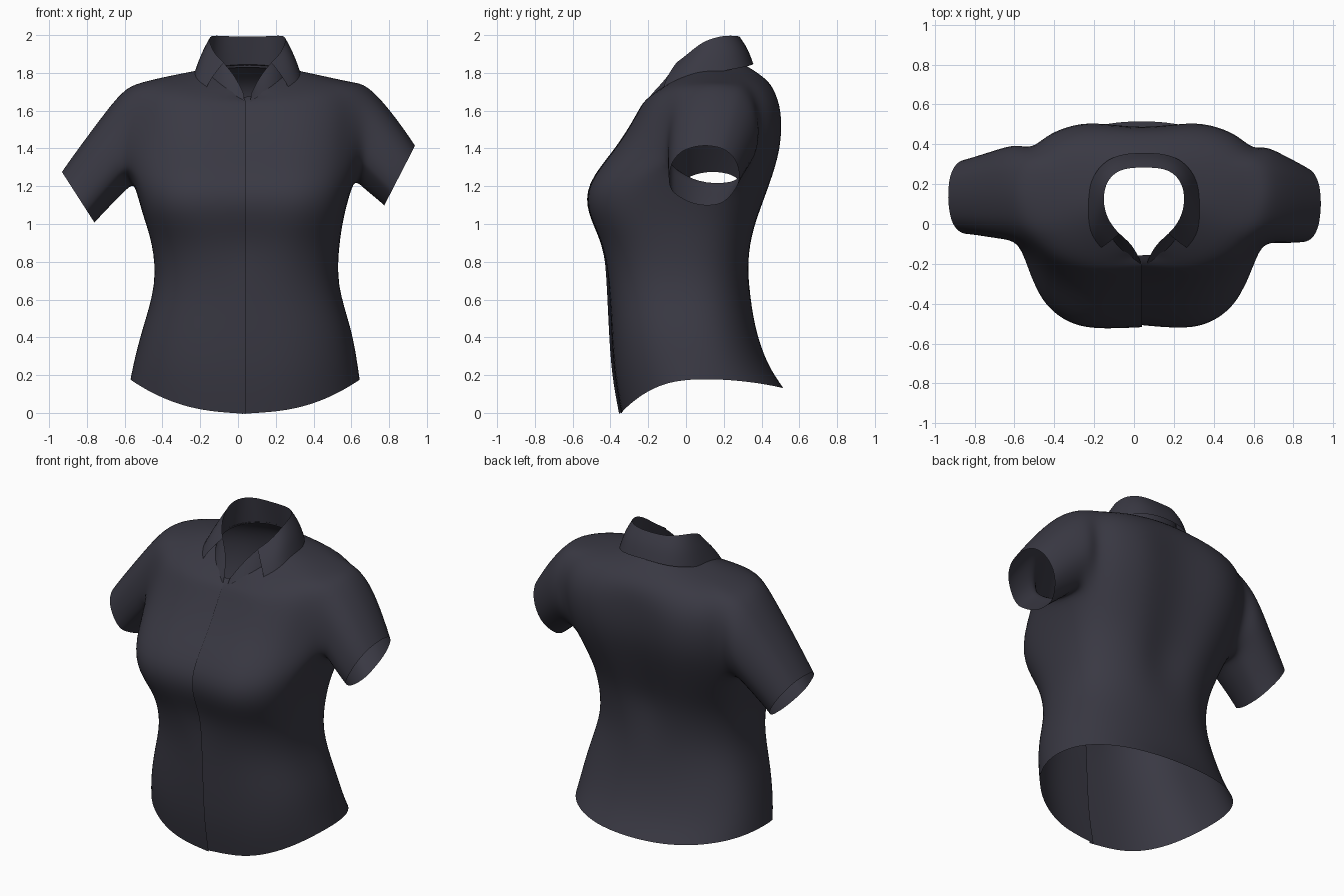
import bpy, bmesh, math
from mathutils import Vector

if "Cube" in bpy.data.objects:
    bpy.data.objects.remove(bpy.data.objects["Cube"])

cloth = bpy.data.materials.new("dark slate cloth")
cloth.diffuse_color = (0.041, 0.040, 0.056, 1)
cloth.use_nodes = True
cloth.node_tree.nodes["Principled BSDF"].inputs["Base Color"].default_value = cloth.diffuse_color
CX = 0.05


def finish(bm, name, levels=2):
    me = bpy.data.meshes.new(name)
    bmesh.ops.recalc_face_normals(bm, faces=bm.faces)
    bm.to_mesh(me)
    bm.free()
    ob = bpy.data.objects.new(name, me)
    bpy.context.collection.objects.link(ob)
    me.materials.append(cloth)
    for p in me.polygons:
        p.use_smooth = True
    m = ob.modifiers.new("smooth", 'SUBSURF')
    m.levels = m.render_levels = levels
    m.boundary_smooth = 'PRESERVE_CORNERS'
    return ob


def spow(v, p):
    return math.copysign(abs(v) ** p, v)


# Torso rows: z front, side, back, x left, x right, y front, y back, y centre,
# front roundness, back roundness
rows = [
    (-.005, .18, .13, -.575, .65, -.35, .52, .06, .85, .9),
    (.20, .28, .25, -.555, .635, -.39, .435, .06, .82, .88),
    (.45, .45, .45, -.51, .605, -.405, .365, .03, .8, .86),
    (.68, .68, .68, -.435, .525, -.415, .335, 0, .8, .86),
    (.90, .90, .90, -.455, .54, -.46, .36, 0, .74, .83),
    (1.05, 1.05, 1.05, -.51, .565, -.54, .405, 0, .62, .78),
    (1.21, 1.21, 1.21, -.55, .61, -.555, .465, .06, .62, .74),
    (1.40, 1.40, 1.40, -.57, .64, -.39, .525, .12, .72, .68),
    (1.56, 1.60, 1.60, -.57, .66, -.29, .53, .13, .75, .66),
    (1.63, 1.75, 1.72, -.53, .61, -.25, .475, .13, .78, .74),
    (1.655, 1.79, 1.79, -.34, .43, -.225, .40, .12, .95, .9),
    (1.67, 1.82, 1.845, -.18, .28, -.195, .31, .10, 1.25, 1.0),
]
N = 24
bm = bmesh.new()
grid = []
for zf, zs, zb, xl, xr, yf, yb, yc, pf, pb in rows:
    ring = []
    for c in range(N + 1):
        t = 2 * math.pi * c / N
        s, k = math.sin(t), math.cos(t)
        xc, hw = (xl + xr) / 2, (xr - xl) / 2
        q = pf if k > 0 else pb
        x = xc + hw * spow(s, q)
        d = abs(k) ** q
        y = yc + d * ((yf - yc) if k > 0 else (yb - yc))
        w = k * k
        z = zs + w * ((zf if k > 0 else zb) - zs)
        if 0.8 < z < 1.7:                                # spine and front hollows
            g = math.exp(-((x - CX) / .11) ** 2)
            y += .03 * g if k > 0 else -.055 * g
        if c == 0:                                       # under flap of the placket
            x, y = CX - .03, y + .008
        if c == N:                                       # upper flap
            x, y = CX - .01, y - .004
        ring.append(bm.verts.new((x, y, z)))
    grid.append(ring)

# Leave arm holes open, then run the sleeves out of them
R0, R1 = 6, 9
holes = [(4, 8, 1), (16, 20, -1)]
for r in range(len(rows) - 1):
    for c in range(N):
        if R0 <= r < R1 and any(a <= c < b for a, b, _ in holes):
            continue
        bm.faces.new((grid[r][c], grid[r][c + 1], grid[r + 1][c + 1], grid[r + 1][c]))

# Sleeve rings: top x,z, bottom x,z, y centre, y radius
sleeves = {
    1: [(.68, 1.75, .63, 1.21, .155, .255), (.80, 1.62, .66, 1.18, .135, .235),
        (.90, 1.48, .73, 1.125, .11, .21), (.94, 1.42, .77, 1.09, .10, .195)],
    -1: [(-.61, 1.72, -.57, 1.19, .165, .255), (-.74, 1.55, -.62, 1.14, .155, .235),
         (-.88, 1.36, -.71, 1.05, .145, .205), (-.935, 1.28, -.755, 1.0, .14, .195)],
}
for a, b, side in holes:
    loop = [grid[R0][c] for c in range(a, b + 1)]
    loop += [grid[r][b] for r in range(R0 + 1, R1)]
    loop += [grid[R1][c] for c in range(b, a - 1, -1)]
    loop += [grid[r][a] for r in range(R1 - 1, R0, -1)]
    angs = [math.atan2((v.co.z - 1.46) / .26, (v.co.y - .14) / .25) for v in loop]
    prev = loop
    for tx, tz, bx, bz, yc, yr in sleeves[side]:
        ring = []
        for t in angs:
            s = math.sin(t)
            ring.append(bm.verts.new(((tx + bx) / 2 + s * (tx - bx) / 2,
                                      yc + yr * math.cos(t) * 1.02,
                                      (tz + bz) / 2 + s * (tz - bz) / 2)))
        n = len(ring)
        for i in range(n):
            j = (i + 1) % n
            bm.faces.new((prev[i], prev[j], ring[j], ring[i]))
        prev = ring
finish(bm, "shirt_body")


# Collar, half stations mirrored about the button line
def strip(name, stations):
    """Each station is a list of points across the strip, from centre back to front."""
    bm = bmesh.new()
    left = [[(-x, y, z) for x, y, z in st] for st in reversed(stations)]
    if stations[0][0][0] == 0:
        left = left[:-1]
    vs = [[bm.verts.new((x + CX, y, z)) for x, y, z in st] for st in left + stations]
    for s0, s1 in zip(vs, vs[1:]):
        for i in range(len(s0) - 1):
            bm.faces.new((s0[i], s1[i], s1[i + 1], s0[i + 1]))
    return finish(bm, name)


fold = [(0, .285, 1.99), (.13, .28, 1.995), (.20, .20, 2.0),
        (.205, .09, 1.97), (.175, .01, 1.90), (.125, -.05, 1.855)]
base = [(0, .325, 1.83), (.13, .30, 1.825), (.215, .21, 1.815),
        (.235, .10, 1.80), (.205, -.02, 1.765), (.14, -.115, 1.705)]
edge = [(0, .36, 1.85), (.16, .35, 1.84), (.265, .25, 1.82),
        (.29, .09, 1.79), (.29, -.05, 1.745), (.235, -.13, 1.69)]

# The neck band stands up and runs down each side of the V opening
stand = [[b, f] for b, f in zip(base, fold)]
stand += [[(.085, -.165, 1.67), (.06, -.10, 1.775)], [(.015, -.205, 1.645), (.02, -.18, 1.69)]]
bm = bmesh.new()
halves = [[bm.verts.new((sgn * x + CX, y, z)) for st in stand for x, y, z in st] for sgn in (1, -1)]
for vs in halves:
    for i in range(0, len(vs) - 2, 2):
        bm.faces.new((vs[i], vs[i + 2], vs[i + 3], vs[i + 1]))
bmesh.ops.remove_doubles(bm, verts=bm.verts, dist=.001)
finish(bm, "collar_stand")


def bulge(f, e):
    m = (Vector(f) + Vector(e)) / 2
    return (m.x * 1.03, m.y + (.008 if m.y > .1 else -.012), m.z + .01)


strip("collar_fall", [[f, bulge(f, e), e] for f, e in zip(fold, edge)])
